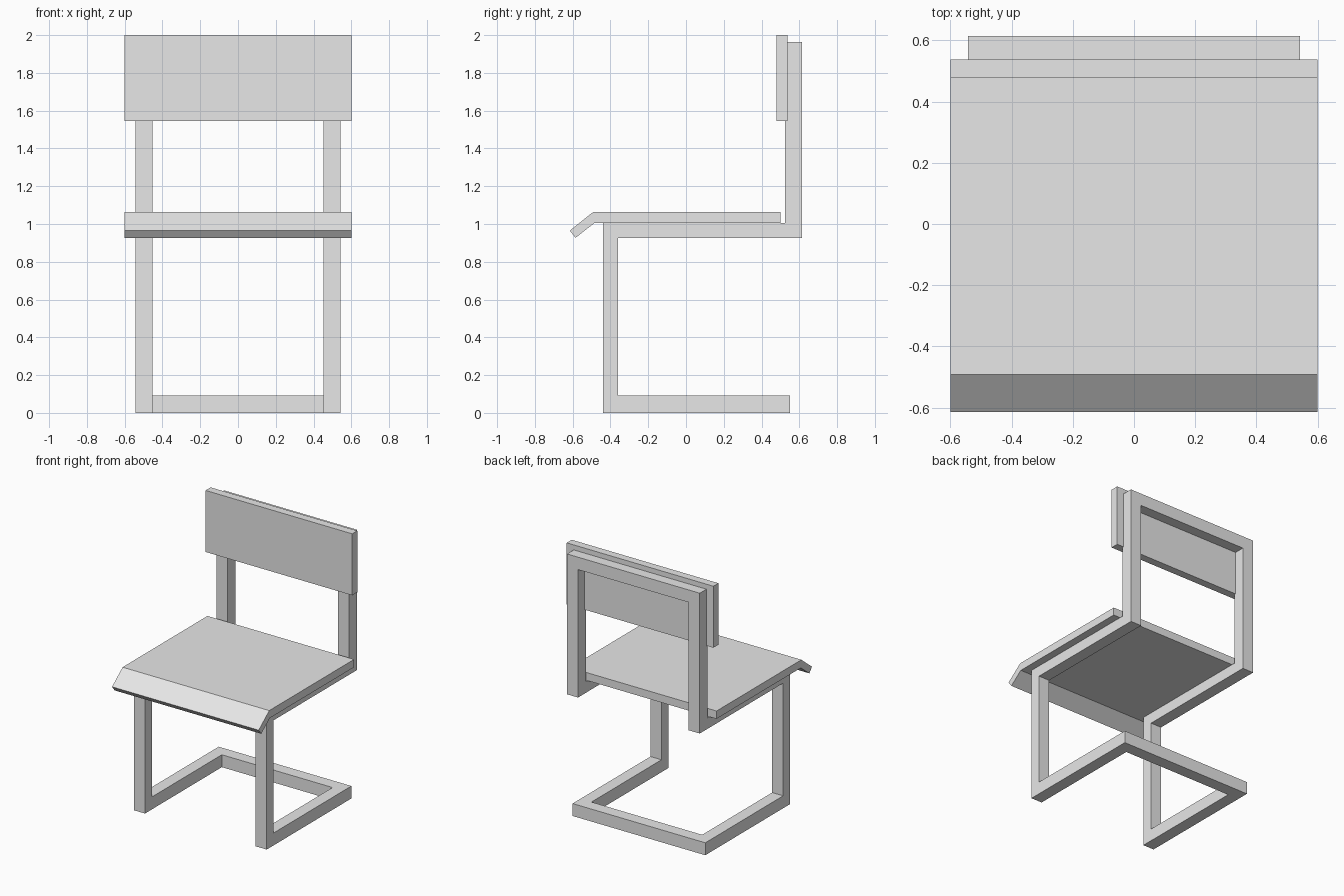
import bpy
import bmesh

cube = bpy.data.objects.get("Cube")
if cube:
    bpy.data.objects.remove(cube, do_unlink=True)

# One plain grey for the whole chair
grey = bpy.data.materials.new("light grey")
grey.use_nodes = True
colour = (0.8, 0.8, 0.8, 1)
grey.diffuse_color = colour
grey.node_tree.nodes["Principled BSDF"].inputs["Base Color"].default_value = colour


def extrude_profile(name, profile, x0, x1):
    """Sweep a closed (y, z) outline from x0 to x1."""
    bm = bmesh.new()
    face = bm.faces.new([bm.verts.new((x0, y, z)) for y, z in profile])
    swept = bmesh.ops.extrude_face_region(bm, geom=[face])
    verts = [v for v in swept["geom"] if isinstance(v, bmesh.types.BMVert)]
    bmesh.ops.translate(bm, verts=verts, vec=(x1 - x0, 0, 0))
    bmesh.ops.recalc_face_normals(bm, faces=bm.faces)
    mesh = bpy.data.meshes.new(name)
    bm.to_mesh(mesh)
    bm.free()
    mesh.materials.append(grey)
    obj = bpy.data.objects.new(name, mesh)
    bpy.context.collection.objects.link(obj)
    return obj


def box_profile(y0, y1, z0, z1):
    return [(y0, z0), (y1, z0), (y1, z1), (y0, z1)]


# Frame dimensions
INNER, OUTER = 0.453, 0.543
FRONT, BASE_BACK, BACK = -0.44, 0.55, 0.615
BAR, SEAT_BAR = 0.092, 0.08
RAIL_TOP, FRAME_TOP = 1.005, 1.963

# Side frames: floor runner, front leg, seat rail and back post in one piece
side = [
    (FRONT, 0), (BASE_BACK, 0), (BASE_BACK, BAR), (FRONT + SEAT_BAR, BAR),
    (FRONT + SEAT_BAR, RAIL_TOP - SEAT_BAR), (BACK, RAIL_TOP - SEAT_BAR),
    (BACK, FRAME_TOP), (BACK - BAR, FRAME_TOP), (BACK - BAR, RAIL_TOP),
    (FRONT, RAIL_TOP),
]
extrude_profile("left_side_frame", side, INNER, OUTER)
extrude_profile("right_side_frame", side, -OUTER, -INNER)

# Crossbars joining the two sides
extrude_profile("floor_crossbar", box_profile(BASE_BACK - BAR, BASE_BACK, 0, BAR), -INNER, INNER)
extrude_profile("top_crossbar", box_profile(BACK - BAR, BACK, FRAME_TOP - BAR, FRAME_TOP), -INNER, INNER)

# Seat board with its front lip bent down
seat = [
    (0.50, RAIL_TOP), (0.50, 1.063), (-0.492, 1.063),
    (-0.615, 0.965), (-0.585, 0.927), (-0.485, RAIL_TOP),
]
extrude_profile("seat", seat, -0.6, 0.6)

# Backrest panel
extrude_profile("backrest", box_profile(0.478, 0.537, 1.545, 2.0), -0.6, 0.6)
